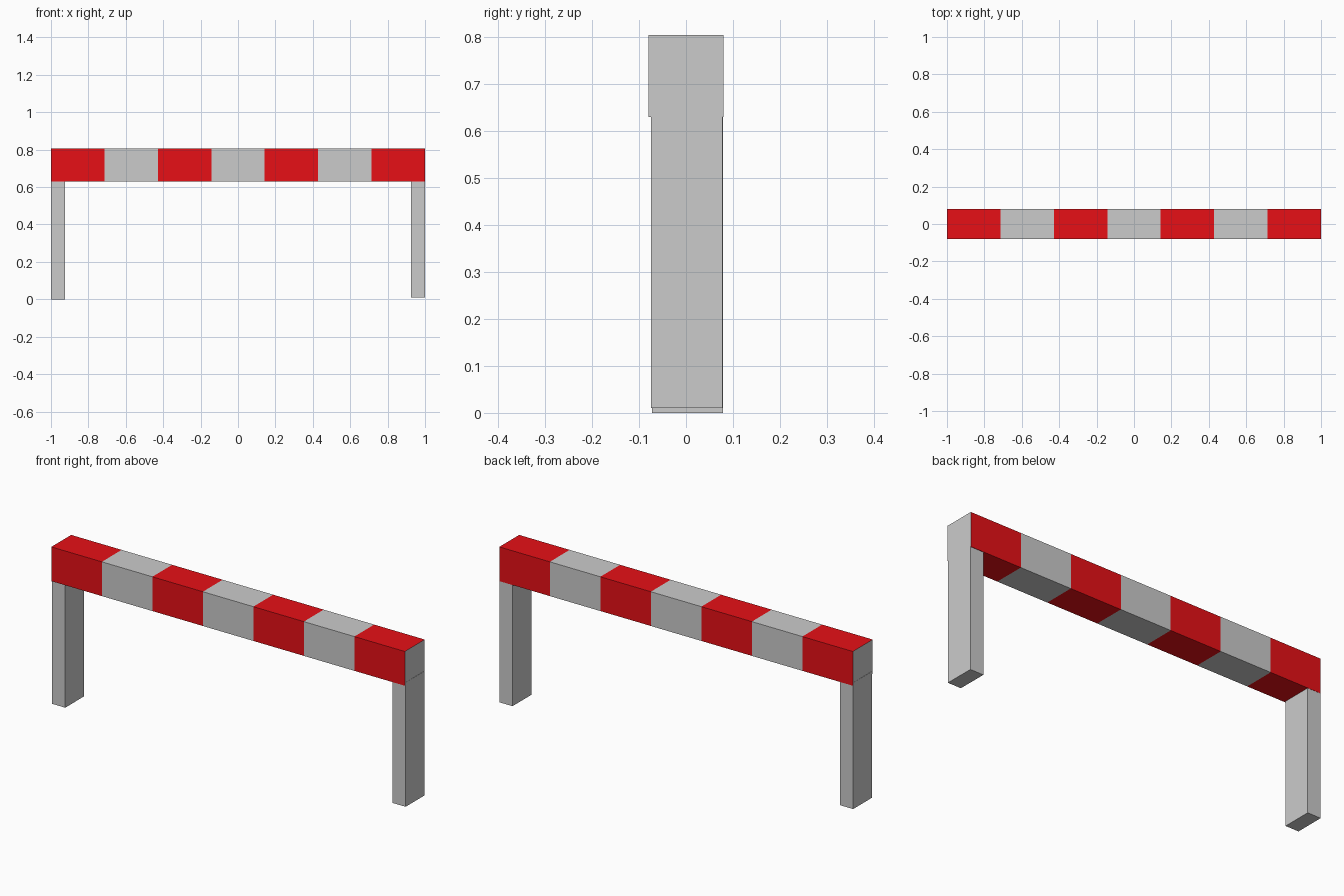
import bpy, bmesh
from mathutils import Vector

if "Cube" in bpy.data.objects:
    bpy.data.objects.remove(bpy.data.objects["Cube"])


def material(name, rgb):
    mat = bpy.data.materials.new(name)
    mat.diffuse_color = (*rgb, 1)
    mat.use_nodes = True
    mat.node_tree.nodes["Principled BSDF"].inputs["Base Color"].default_value = mat.diffuse_color
    return mat


def box(name, lo, hi, cuts=0):
    """Box between two corners, optionally divided into equal bays along x."""
    lo, hi = Vector(lo), Vector(hi)
    bm = bmesh.new()
    bmesh.ops.create_cube(bm, size=1)
    for v in bm.verts:
        v.co = (lo + hi) / 2 + v.co * (hi - lo)
    for i in range(1, cuts + 1):
        x = lo.x + (hi.x - lo.x) * i / (cuts + 1)
        bmesh.ops.bisect_plane(bm, geom=bm.verts[:] + bm.edges[:] + bm.faces[:],
                               plane_co=(x, 0, 0), plane_no=(1, 0, 0))
    mesh = bpy.data.meshes.new(name)
    bm.to_mesh(mesh)
    bm.free()
    obj = bpy.data.objects.new(name, mesh)
    bpy.context.collection.objects.link(obj)
    return obj


# Crossbar with seven red and grey stripes, plain grey ends
STRIPES = 7
END = 0.999
bar = box("striped_crossbar", (-END, -0.08, 0.63), (END, 0.08, 0.805), STRIPES - 1)
bar.data.materials.append(material("light_grey", (0.8, 0.8, 0.8)))
bar.data.materials.append(material("red", (0.8, 0.005, 0.008)))
for face in bar.data.polygons:
    stripe = int((face.center.x + END) / (2 * END) * STRIPES)
    if abs(face.normal.x) < 0.5 and stripe % 2 == 0:
        face.material_index = 1

# Legs, slightly tucked into the bar; the right one is a touch shorter
box("left_leg", (-1, -0.072, 0), (-0.926, 0.079, 0.645))
box("right_leg", (0.926, -0.075, 0.01), (1, 0.078, 0.645))
